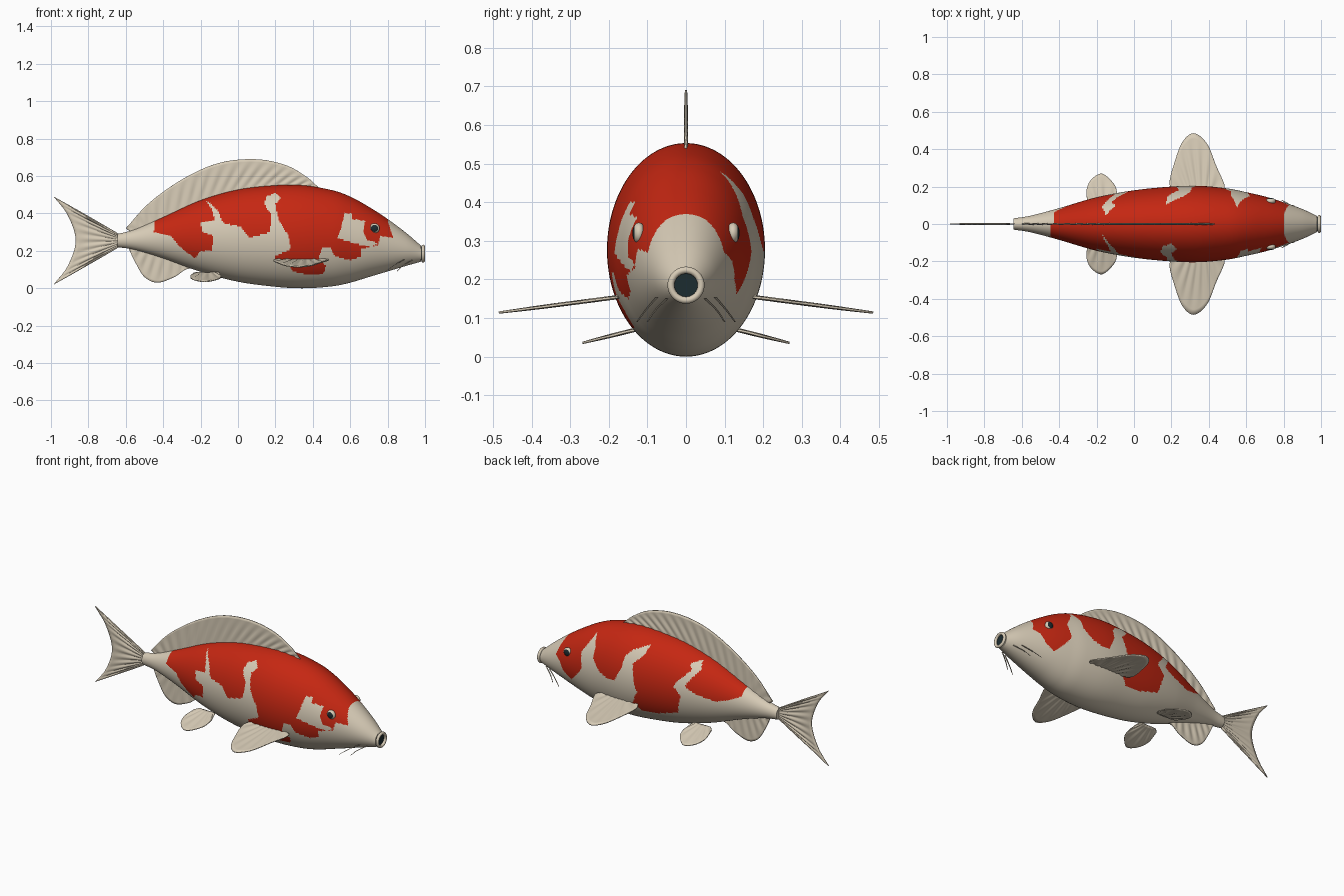
import bpy, bmesh, math
from mathutils import Matrix, Vector

if "Cube" in bpy.data.objects:
    bpy.data.objects.remove(bpy.data.objects["Cube"])


def material(name, rgb):
    mat = bpy.data.materials.new(name)
    mat.use_nodes = True
    mat.diffuse_color = (*rgb, 1)
    mat.node_tree.nodes["Principled BSDF"].inputs["Base Color"].default_value = (*rgb, 1)
    return mat


cream = material("cream", (0.68, 0.60, 0.47))
red = material("red", (0.56, 0.02, 0.006))
dark = material("dark_teal", (0.012, 0.025, 0.03))


def spline(points, count):
    """Sample a smooth curve through the points at count + 1 places."""
    pts = [Vector(p) for p in points]
    pts = [2 * pts[0] - pts[1]] + pts + [2 * pts[-1] - pts[-2]]
    spans = len(pts) - 3
    samples = []
    for step in range(count + 1):
        t = step / count * spans
        i = min(int(t), spans - 1)
        t -= i
        a, b, c, d = pts[i:i + 4]
        samples.append(b + t / 2 * (c - a + t * (2 * a - 5 * b + 4 * c - d
                                                 + t * (3 * (b - c) + d - a))))
    return samples


def make_object(name, bm, mats):
    bmesh.ops.recalc_face_normals(bm, faces=bm.faces[:])
    mesh = bpy.data.meshes.new(name)
    bm.to_mesh(mesh)
    bm.free()
    for mat in mats:
        mesh.materials.append(mat)
    obj = bpy.data.objects.new(name, mesh)
    bpy.context.collection.objects.link(obj)
    bpy.ops.object.select_all(action="DESELECT")
    obj.select_set(True)
    bpy.context.view_layer.objects.active = obj
    bpy.ops.object.shade_smooth_by_angle(angle=math.radians(50))
    return obj


def bridge(bm, rows, closed=False):
    """Fill quads between successive rows of vertices."""
    for near, far in zip(rows, rows[1:]):
        n = len(near)
        for i in range(n if closed else n - 1):
            j = (i + 1) % n
            bm.faces.new((near[i], near[j], far[j], far[i]))


def inside(x, z, outline):
    """Even-odd test, with the outline in hundredths of a unit."""
    hit = False
    for (ax, az), (bx, bz) in zip(outline, outline[1:] + outline[:1]):
        if (az > z) != (bz > z) and x < ax + (z - az) * (bx - ax) / (bz - az):
            hit = not hit
    return hit


# Red patches on each flank, and the cream hook behind the right eye
right_patch = [
    (-40, 99), (-45, 30), (-36, 28), (-31, 22), (-23, 16), (-20, 20), (-14, 20),
    (-13, 28), (-19, 30), (-20, 35), (-12, 36), (-14, 42), (-17, 47), (-11, 42),
    (-8, 35), (1, 33), (6, 27), (17, 30), (18, 39), (14, 45), (15, 49), (20, 51),
    (23, 48), (20, 45), (22, 36), (27, 28), (28, 21), (20, 17), (20, 14), (27, 13),
    (29, 9), (38, 7), (46, 8), (47, 12), (43, 16), (45, 22), (49, 22), (52, 17),
    (60, 15), (66, 17), (66, 21), (75, 23), (76, 28), (83, 27), (80, 36), (79, 99)]
right_hook = [(57, 40), (61, 40), (61, 37), (68, 36), (67, 30), (69, 26), (75, 24),
              (71, 22), (62, 24), (53, 27), (55, 32)]
left_patch = [
    (-40, 99), (-43, 33), (-36, 30), (-29, 28), (-16, 31), (-10, 34), (-14, 40),
    (-17, 44), (-15, 48), (-10, 46), (-12, 43), (-8, 39), (-3, 33), (-8, 28),
    (-5, 16), (9, 12), (19, 11), (24, 16), (20, 24), (22, 30), (24, 40), (18, 46),
    (17, 51), (26, 47), (30, 43), (31, 36), (35, 28), (40, 27), (47, 30), (52, 36),
    (52, 42), (55, 48), (58, 42), (62, 36), (60, 27), (66, 20), (70, 16), (76, 20),
    (79, 25), (83, 27), (80, 36), (79, 99)]


def is_red(p):
    x, z = p.x * 100, p.z * 100
    if p.y > 0:
        return inside(x, z, left_patch)
    return inside(x, z, right_patch) and not inside(x, z, right_hook)


# Body: oval sections given as x, top, bottom, half width
sections = [(-.645, .29, .22, .03), (-.55, .315, .205, .045), (-.4, .38, .16, .085),
            (-.2, .47, .088, .143), (0, .527, .035, .18), (.2, .55, .008, .2),
            (.35, .55, 0, .204), (.5, .525, .01, .19), (.6, .49, .03, .17),
            (.7, .435, .06, .147), (.8, .37, .09, .116), (.9, .295, .12, .08),
            (.978, .228, .142, .043)]
bm = bmesh.new()
rows = []
for x, top, bottom, half in spline(sections, 320):
    rows.append([])
    for k in range(160):
        a = math.tau * k / 160
        rows[-1].append(bm.verts.new((x, half * math.cos(a),
                        (top + bottom) / 2 + (top - bottom) / 2 * math.sin(a))))
bridge(bm, rows, closed=True)
bm.faces.new(rows[0])
bm.faces.new(rows[-1])
for face in bm.faces:
    face.material_index = int(is_red(face.calc_center_median()))
make_object("body", bm, [cream, red])


def fin(name, base, edge, place, ripple_axis, rays, thickness=.006):
    """Loft a rayed fin from its base line to its free edge."""
    bm = bmesh.new()
    across, out = rays * 6, 12
    rows = []
    for i, (b, e) in enumerate(zip(spline(base, across), spline(edge, across))):
        wave = .003 * math.sin(math.tau * rays * i / across)
        rows.append([])
        for j in range(out + 1):
            v = j / out
            point = Vector(place(*b.lerp(e, v)))
            point[ripple_axis] += wave * math.sin(math.pi * v)
            rows[-1].append(bm.verts.new(point))
    bridge(bm, rows)
    obj = make_object(name, bm, [cream])
    solid = obj.modifiers.new("thickness", "SOLIDIFY")
    solid.thickness = thickness
    solid.offset = 0


def upright(x, z):
    return x, 0, z


# Fins on the centre line
fin("dorsal_fin",
    [(-.57, .30), (-.4, .36), (-.2, .45), (0, .51), (.2, .535), (.4, .53)],
    [(-.6, .32), (-.47, .46), (-.285, .59), (-.1, .67), (.09, .69), (.25, .66),
     (.36, .60), (.43, .54)],
    upright, 1, 18)
fin("anal_fin", [(-.56, .23), (-.4, .18), (-.22, .12)],
    [(-.585, .215), (-.55, .14), (-.5, .06), (-.43, .03), (-.34, .06), (-.28, .1),
     (-.22, .11)],
    upright, 1, 8)
fin("tail_fin", [(-.63, .285), (-.63, .255), (-.63, .225)],
    [(-.985, .49), (-.91, .39), (-.868, .255), (-.91, .12), (-.985, .02)],
    upright, 1, 10)

# Paired parts
for side, label in ((1, "left"), (-1, "right")):
    fin(label + "_pectoral_fin", [(.44, .14), (.35, .14), (.25, .14)],
        [(.45, .16), (.485, .2), (.44, .31), (.39, .43), (.32, .485), (.26, .44),
         (.22, .34), (.19, .22), (.22, .16)],
        lambda x, y: (x, side * y, .155 - (y - .17) * .13), 2, 9)
    fin(label + "_pelvic_fin", [(-.11, .07), (-.16, .07), (-.22, .07)],
        [(-.1, .09), (-.09, .15), (-.105, .21), (-.17, .268), (-.23, .235),
         (-.255, .17), (-.24, .09)],
        lambda x, y: (x, side * y, .07 - (y - .13) * .25), 2, 6)

    # Eye with a dark outward pupil
    bm = bmesh.new()
    bmesh.ops.create_uvsphere(bm, u_segments=32, v_segments=20, radius=1,
                              matrix=Matrix.Rotation(math.pi / 2, 4, "X"))
    for face in bm.faces:
        face.material_index = int(face.calc_center_median().y * side > .68)
    for v in bm.verts:
        v.co = Vector((.73 + v.co.x * .027, side * .122 + v.co.y * .017,
                       .32 + v.co.z * .027))
    make_object(label + "_eye", bm, [cream, dark])

    # Two thin whiskers beside the mouth
    for place, path in (("front", [(.93, .05, .15), (.88, .08, .12), (.85, .1, .09)]),
                        ("rear", [(.89, .075, .155), (.83, .105, .12), (.79, .127, .09)])):
        bm = bmesh.new()
        rows = []
        for i, p in enumerate(spline(path, 10)):
            r = .004 - .0002 * i
            rows.append([bm.verts.new((p.x + r * math.cos(a), side * p.y + r * math.sin(a), p.z))
                         for a in (math.tau * k / 8 for k in range(8))])
        bridge(bm, rows, closed=True)
        bm.faces.new(rows[0])
        bm.faces.new(rows[-1])
        make_object(f"{label}_{place}_whisker", bm, [cream])

# Round lips and the dark mouth opening
bpy.ops.mesh.primitive_torus_add(location=(.99, 0, .185), rotation=(0, math.pi / 2, 0),
                                 major_radius=.039, minor_radius=.009,
                                 major_segments=48, minor_segments=14)
lips = bpy.context.object
lips.name = "lips"
lips.data.materials.append(cream)
bpy.ops.object.shade_smooth_by_angle()
bpy.ops.mesh.primitive_cylinder_add(vertices=48, radius=.037, depth=.008,
                                    location=(.981, 0, .185), rotation=(0, math.pi / 2, 0))
mouth = bpy.context.object
mouth.name = "mouth_opening"
mouth.data.materials.append(dark)
